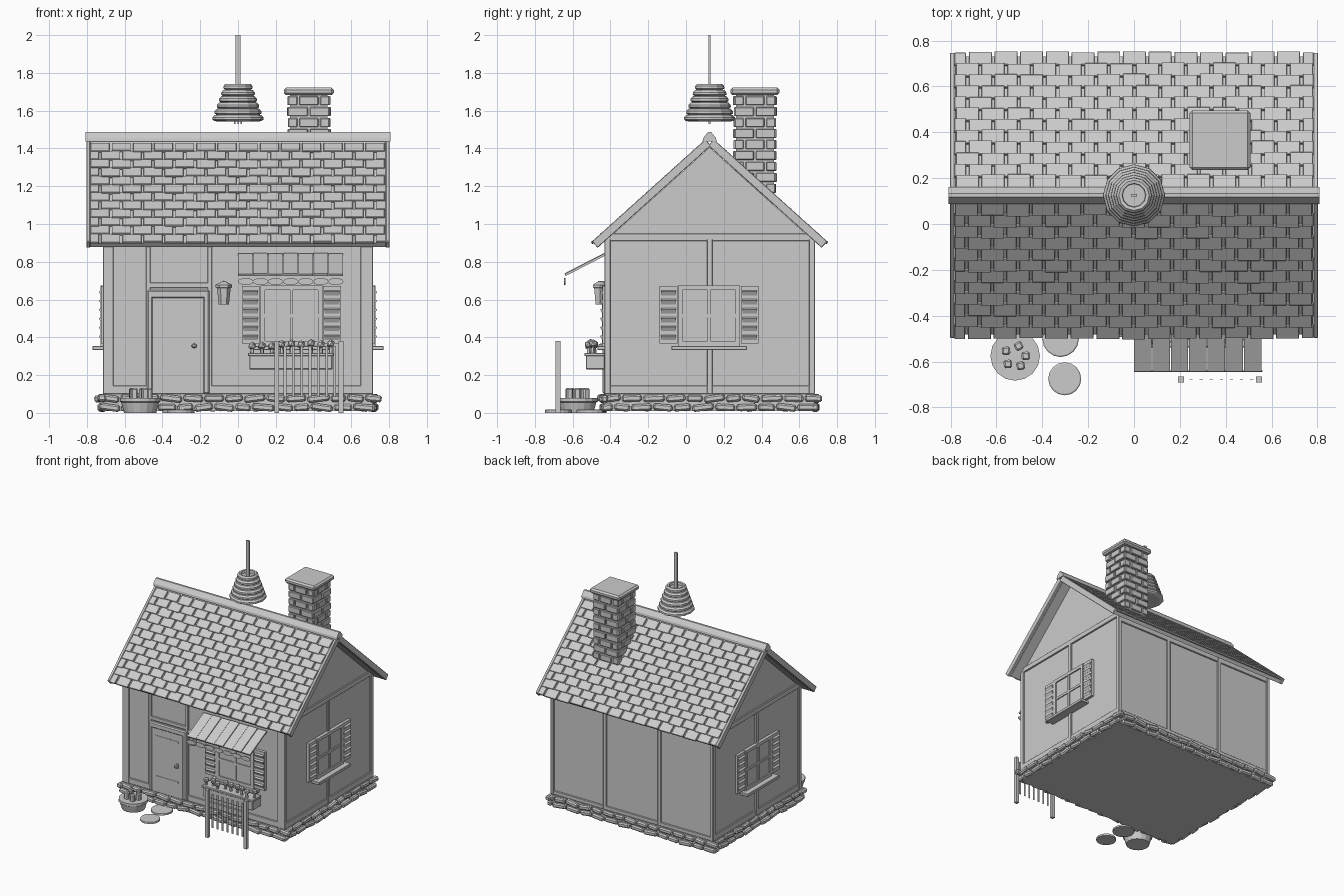
import bpy, bmesh, math, random
from mathutils import Matrix, Vector

if "Cube" in bpy.data.objects:
    bpy.data.objects.remove(bpy.data.objects["Cube"])
random.seed(4)
U = random.uniform
CY = 0.125                      # y of the ridge line
T = Matrix.Translation


def finish(name, bm, bevel=0):
    bmesh.ops.recalc_face_normals(bm, faces=bm.faces)
    me = bpy.data.meshes.new(name)
    bm.to_mesh(me)
    bm.free()
    ob = bpy.data.objects.new(name, me)
    bpy.context.collection.objects.link(ob)
    if bevel:
        m = ob.modifiers.new("bevel", 'BEVEL')
        m.width, m.segments = bevel, 1
    return ob


def boxes(name, items, bevel=0):
    """items: (x0, x1, y0, y1, z0, z1[, frame matrix])"""
    bm = bmesh.new()
    for it in items:
        x0, x1, y0, y1, z0, z1 = it[:6]
        frame = it[6] if len(it) > 6 else Matrix()
        size = (abs(x1-x0), abs(y1-y0), abs(z1-z0), 1)
        m = frame @ T(((x0+x1)/2, (y0+y1)/2, (z0+z1)/2)) @ Matrix.Diagonal(size)
        bmesh.ops.create_cube(bm, size=1, matrix=m)
    return finish(name, bm, bevel)


def lathe(name, pts, loc, n=12):
    bm = bmesh.new()
    vs = [bm.verts.new((r, 0, z)) for r, z in pts]
    es = [bm.edges.new(p) for p in zip(vs, vs[1:])]
    bmesh.ops.spin(bm, geom=vs+es, axis=(0, 0, 1), cent=(0, 0, 0), angle=2*math.pi, steps=n)
    bmesh.ops.remove_doubles(bm, verts=bm.verts, dist=1e-4)
    bmesh.ops.translate(bm, verts=bm.verts, vec=loc)
    return finish(name, bm)


def prism(name, prof, x0, x1):
    """extrude a (y, z) outline along x"""
    bm = bmesh.new()
    f = bm.faces.new([bm.verts.new((x0, y, z)) for y, z in prof])
    r = bmesh.ops.extrude_face_region(bm, geom=[f])
    bmesh.ops.translate(bm, verts=[v for v in r['geom'] if isinstance(v, bmesh.types.BMVert)], vec=(x1-x0, 0, 0))
    return finish(name, bm)


# House body with gables
prism("house_walls", [(-.42, .09), (.67, .09), (.67, .915), (CY, 1.405), (-.42, .915)], -.703, .703)

# Timber framing
beams = []
for s in (-1, 1):
    for y0, y1 in ((-.432, -.40), (.65, .682), (.11, .14)):
        beams.append((s*.69, s*.716, y0, y1, .1, .92))
    beams += [(s*.69, s*.714, -.43, .68, .1, .145), (s*.69, s*.714, -.43, .68, .91, .95)]
for x in (-.475, -.15, .66):
    beams.append((x-.012, x+.012, -.431, -.41, .1, .91))
for x in (-.24, .24):
    beams.append((x-.015, x+.015, .66, .681, .1, .91))
for x in (-.69, .68):
    beams.append((x-.02, x+.03, -.432, -.41, .1, .91))
beams += [(-.7, .7, -.43, -.41, .1, .145), (-.7, .7, .66, .68, .1, .13),
          (-.475, -.15, -.431, -.41, .66, .69), (-.7, .7, .66, .68, .87, .91)]
boxes("timber_frame", beams, .003)

# Stone foundation: two irregular courses around the base
boxes("foundation_core", [(-.715, .715, -.43, .68, .01, .1)])
stones = []
for ang, dist, length in ((0, .558, 1.45), (math.pi, .558, 1.45), (math.pi/2, .718, 1.12), (-math.pi/2, .718, 1.12)):
    wall = T((0, CY, 0)) @ Matrix.Rotation(ang, 4, 'Z') @ T((0, dist, 0))
    for row in range(2):
        t = -length/2 - .04*row
        while t < length/2 - .03:
            w = U(.085, .125)
            e = min(t+w, length/2+.015)
            h = (e-t)/2 - .004
            stones.append((-h, h, -.02, U(.012, .026), -.018, .018, wall @ T(((t+e)/2, 0, .029+row*.048))
                           @ Matrix.Rotation(U(-.15, .15), 4, 'Y')))
            t += w
boxes("foundation_stones", stones, .009)

# Roof: slab, staggered shingles and barge boards on each slope
A = math.radians(42)
slab, tiles, barge = [], [], []
for s in (0, 1):
    F = T((0, CY, 1.408)) @ Matrix.Rotation(s*math.pi, 4, 'Z') @ Matrix.Rotation(-A, 4, 'X')
    slab.append((-.78, .78, -.01, .79, 0, .028, F))
    for side in (-1, 1):
        barge.append((side*.782, side*.803, -.01, .798, .0, .045, F))
    rows, pitch = 12, .112
    for r in range(rows):
        y = .012 + r*.0655
        x = -.782 - (pitch/2 if r % 2 else 0)
        while x < .77:
            a, b = max(x+.006, -.782), min(x+pitch-.006, .782)
            if b-a > .02:
                tiles.append((a, b, 0, .07+U(-.004, .004), 0, .014,
                              F @ T((0, y, .026)) @ Matrix.Rotation(.09, 4, 'X')))
            x += pitch
boxes("roof_slab", slab)
boxes("roof_shingles", tiles, .002)
boxes("barge_boards", barge, .003)
prism("ridge_cap", [(CY-.037, 1.437), (CY-.034, 1.455), (CY-.008, 1.488), (CY+.008, 1.488),
                    (CY+.034, 1.455), (CY+.037, 1.437)], -.808, .808)

# Chimney
cx, cy, h = .375, .365, .113
boxes("chimney_core", [(cx-.1, cx+.1, cy-.1, cy+.1, 1.1, 1.69)])
bricks = []
for r in range(9):
    z = 1.16 + r*.058
    cuts = (-h, 0, h) if r % 2 else (-h, -.055, .055, h)
    for q in range(4):
        F = T((cx, cy, z)) @ Matrix.Rotation(q*math.pi/2, 4, 'Z')
        for a, b in zip(cuts, cuts[1:]):
            bricks.append((a+.005, b-.005, .09, h+U(-.004, .004), .005, .053, F))
boxes("chimney_bricks", bricks, .004)
boxes("chimney_cap", [(cx-.132, cx+.132, cy-.13, cy+.13, 1.682, 1.722)], .012)

# Tiered bell hanging above the ridge, with its rod
prof = [(0, 1.72), (.05, 1.72), (.052, 1.74)]
for i in range(6):
    z, r = 1.742 - i*.033, .072 + i*.0115
    prof += [(r-.006, z), (r+.005, z-.012), (r+.006, z-.024), (r-.004, z-.031)]
prof += [(.108, 1.542), (0, 1.55)]
lathe("hanging_bell", prof, (0, CY, 0), 12)
boxes("bell_rod", [(-.012, .012, CY-.006, CY+.006, 1.7, 2.0)]
      + [(x, x+.007, CY-.005, CY+.005, 1.53, 1.56) for x in (-.02, -.003, .014)])


# Windows with shutters; local frame: x along wall, -y outward
def window(name, F, sill):
    w, z0, z1 = .165, .355, .675
    fr = [(-w, w, -.008, .01, z0, z1, F)]
    for s in (-1, 1):
        fr.append((s*w, s*(w-.025), -.018, .01, z0, z1, F))
    fr += [(-w, w, -.018, .01, z0, z0+.025, F), (-w, w, -.018, .01, z1-.025, z1, F),
           (-.009, .009, -.016, .01, z0, z1, F), (-w, w, -.0155, .01, .505, .523, F)]
    boxes(name+"_frame", fr)
    sh = []
    for s in (-1, 1):
        a, b = sorted((s*(w+.003), s*.262))
        sh.append((a, b, -.014, .008, z0+.012, z1-.002, F))
        for i in range(6):
            sh.append((a+.008, b-.008, -.008, .008, -.012, .012,
                       F @ T((0, -.014, .4+i*.047)) @ Matrix.Rotation(.5, 4, 'X')))
    boxes(name+"_shutters", sh)
    boxes(name+"_sill", [(-.2, .2, -sill, .01, .332, .355, F)], .003)


window("front_window", T((.283, -.428, 0)), .04)
window("right_window", T((.71, CY-.003, 0)) @ Matrix.Rotation(math.pi/2, 4, 'Z'), .06)
window("left_window", T((-.71, CY-.003, 0)) @ Matrix.Rotation(-math.pi/2, 4, 'Z'), .06)

# Front door
boxes("door_frame", [(-.482, -.45, -.442, -.41, .1, .63), (-.185, -.15, -.442, -.41, .1, .63),
                     (-.482, -.15, -.442, -.41, .605, .65)], .008)
boxes("door", [(-.455, -.18, -.436, -.41, .1, .61)], .003)
boxes("door_hinges", [(-.42, -.22, -.439, -.43, z, z+.012) for z in (.22, .54)])
lathe("door_knob", [(0, -.014), (.012, -.007), (.014, 0), (.012, .007), (0, .014)], (-.232, -.45, .355), 8)
boxes("door_latch", [(-.245, -.22, -.442, -.43, .335, .375)])

# Awning with scalloped edge
tilt = math.atan2(.108, .21)
boxes("awning", [(.001+i*.0797, .077+i*.0797, -.236, 0, -.006, .006+.003*(i % 2),
                  T((0, -.43, .838)) @ Matrix.Rotation(tilt, 4, 'X')) for i in range(7)])
bm = bmesh.new()
for i in range(7):
    m = T((.04+i*.0797, -.642, .695)) @ Matrix.Rotation(math.pi/2, 4, 'X') @ Matrix.Diagonal((1, .45, 1, 1))
    bmesh.ops.create_cone(bm, cap_ends=True, segments=12, radius1=.041, radius2=.041, depth=.006, matrix=m)
finish("awning_scallops", bm)

# Window box and flowers
boxes("flower_box", [(.06, .5, -.53, -.43, .23, .315), (.052, .508, -.538, -.43, .3, .318)], .004)
bm = bmesh.new()
for i in range(9):
    p = Vector((.075+i*.052, -.5+U(-.015, .015), .365+U(-.012, .012)))
    bmesh.ops.create_icosphere(bm, subdivisions=1, radius=.023, matrix=T(p))
    bmesh.ops.create_cone(bm, segments=5, radius1=.012, radius2=.008, depth=.06, matrix=T((p.x, p.y, .335)))
finish("box_flowers", bm)

# Small picket fence in front
fence = [(x-.013, x+.013, -.69, -.665, 0, .38) for x in (.205, .545)]
fence += [(.242+i*.044, .256+i*.044, -.6785, -.6765, .085, .355) for i in range(7)]
boxes("picket_fence", fence)

# Wall lantern
lathe("lantern", [(0, .575), (.027, .575), (.036, .66), (.044, .665), (.044, .678), (.012, .695), (0, .7)], (-.075, -.455, 0), 6)
boxes("lantern_bracket", [(-.082, -.068, -.465, -.42, .685, .697)])

# Planter tub with sprouts
lathe("planter_tub", [(0, 0), (.085, 0), (.092, .025), (.1, .055), (.108, .06), (.108, .08), (0, .08)], (-.518, -.575, 0), 16)
boxes("planter_sprouts", [(-.018, .018, -.018, .018, .06, .132, T((x, y, 0)) @ Matrix.Rotation(r, 4, 'Z'))
      for x, y, r in ((-.558, -.553, .1), (-.503, -.532, .5), (-.472, -.575, .05), (-.494, -.618, .2), (-.55, -.61, .1))], .007)

# Stepping stones
for i, (x, y, r) in enumerate(((-.32, -.5, .08), (-.302, -.675, .072))):
    lathe(f"stepping_stone_{i+1}", [(0, 0), (r, 0), (r, .014), (r-.006, .018), (0, .018)], (x, y, 0), 16)
